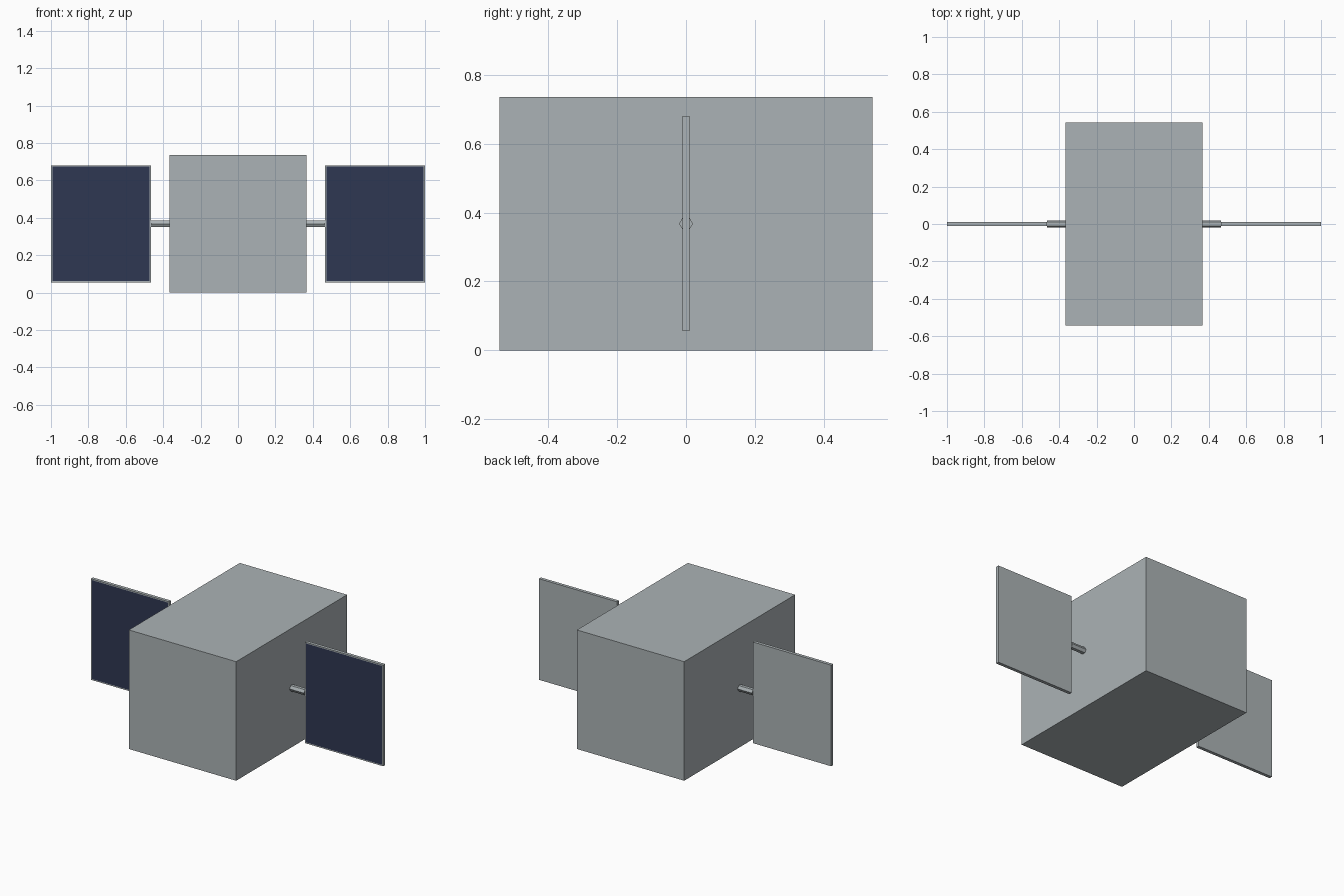
import bpy
import bmesh
import math
from mathutils import Matrix, Vector

default = bpy.data.objects.get("Cube")
if default:
    bpy.data.objects.remove(default, do_unlink=True)


def material(name, color):
    mat = bpy.data.materials.new(name)
    mat.use_nodes = True
    mat.diffuse_color = color
    mat.node_tree.nodes["Principled BSDF"].inputs["Base Color"].default_value = color
    return mat


grey = material("light grey metal", (0.41, 0.45, 0.465, 1))
navy = material("navy solar cells", (0.028, 0.038, 0.085, 1))


def add_object(name, bm, mats):
    mesh = bpy.data.meshes.new(name)
    bm.to_mesh(mesh)
    bm.free()
    for mat in mats:
        mesh.materials.append(mat)
    obj = bpy.data.objects.new(name, mesh)
    bpy.context.collection.objects.link(obj)
    return obj


def box(center, size):
    bm = bmesh.new()
    place = Matrix.Translation(Vector(center)) @ Matrix.Diagonal((*size, 1))
    bmesh.ops.create_cube(bm, size=1, matrix=place)
    return bm


MID_Z = 0.368
BODY_HALF = 0.367
PANEL_IN = 0.465

# Main body
add_object("body", box((0, 0, MID_Z), (2 * BODY_HALF, 1.084, 2 * MID_Z)), [grey])

for label, side in (("left", 1), ("right", -1)):
    # Framed solar panel with cells on the front face only
    bm = box((side * (1 + PANEL_IN) / 2, 0, MID_Z), (1 - PANEL_IN, 0.02, 0.625))
    bm.normal_update()
    front = [f for f in bm.faces if f.normal.y < -0.9]
    bmesh.ops.inset_region(bm, faces=front, thickness=0.01)
    for face in front:
        face.material_index = 1
    add_object(label + "_solar_panel", bm, [grey, navy])

    # Six-sided strut joining body and panel
    bm = bmesh.new()
    place = (Matrix.Translation((side * (BODY_HALF + PANEL_IN) / 2, 0, MID_Z))
             @ Matrix.Rotation(math.pi / 2, 4, "Y"))
    bmesh.ops.create_cone(bm, cap_ends=True, segments=6, radius1=0.02,
                          radius2=0.02, depth=PANEL_IN - BODY_HALF, matrix=place)
    # Turn so that the corners point to front and back
    if max(v.co.y for v in bm.verts) < 0.019:
        bmesh.ops.rotate(bm, verts=bm.verts, cent=(0, 0, MID_Z),
                         matrix=Matrix.Rotation(math.pi / 6, 3, "X"))
    add_object(label + "_strut", bm, [grey])
